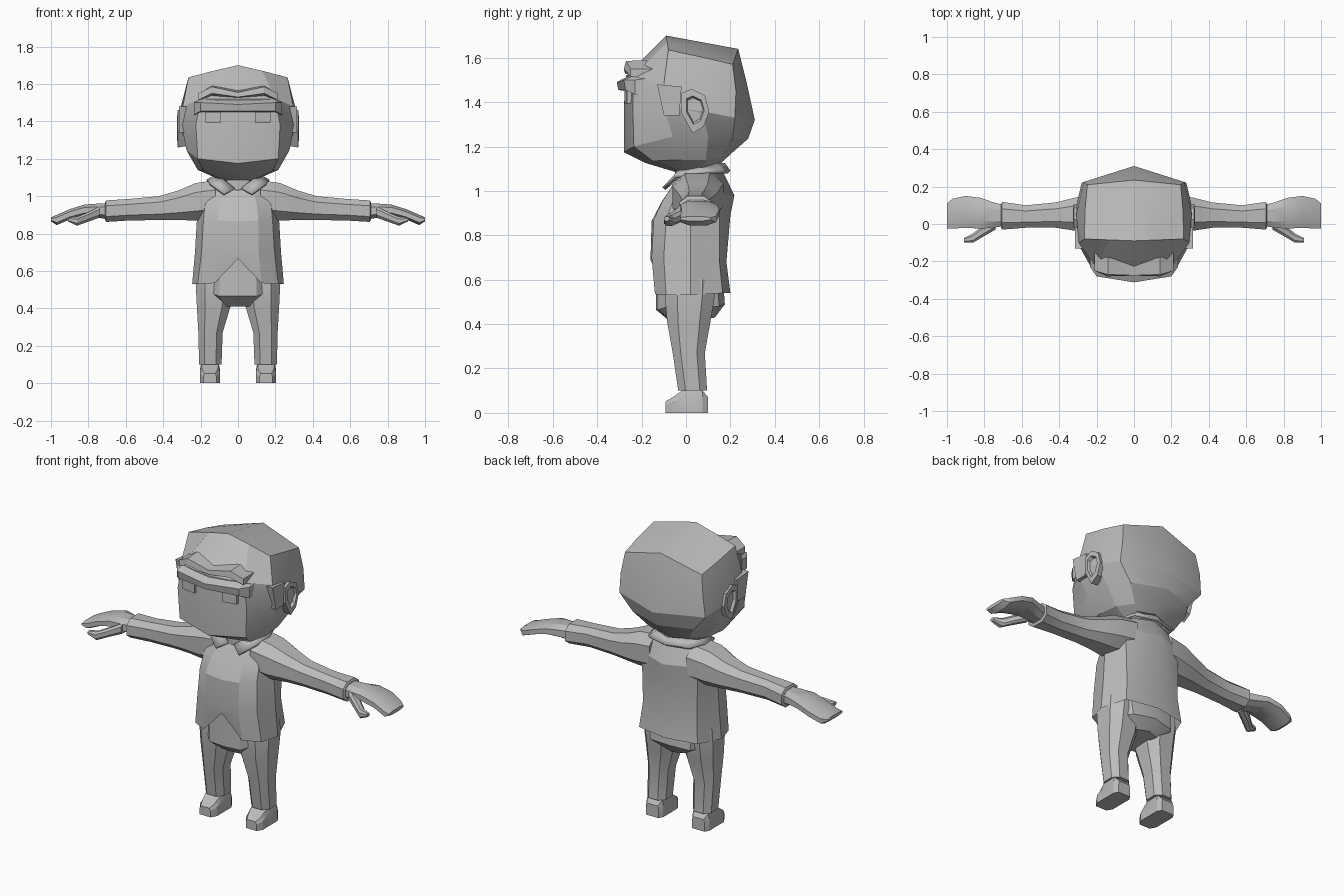
import bpy, bmesh, math

mat = bpy.data.materials.new("plain_grey")
mat.diffuse_color = (0.5, 0.5, 0.5, 1)


def finish(name, bm, mirror=True, thick=0):
    """Turn a bmesh into a named, mirrored object."""
    bmesh.ops.recalc_face_normals(bm, faces=bm.faces[:])
    me = bpy.data.meshes.new(name)
    bm.to_mesh(me)
    bm.free()
    me.materials.append(mat)
    ob = bpy.data.objects.new(name, me)
    bpy.context.collection.objects.link(ob)
    bpy.ops.object.select_all(action='DESELECT')
    ob.select_set(True)
    bpy.context.view_layer.objects.active = ob
    bpy.ops.object.shade_smooth_by_angle(angle=math.radians(20))
    if mirror:
        ob.modifiers.new("mirror", 'MIRROR')
    if thick:
        s = ob.modifiers.new("thickness", 'SOLIDIFY')
        s.thickness, s.offset = thick, 0
    return ob


def loft(name, rings, closed=True, start=True, end=True, thick=0):
    """Skin a list of equal-length point rings; the x > 0 half is mirrored."""
    bm = bmesh.new()
    vs = [[bm.verts.new(p) for p in r] for r in rings]
    n = len(rings[0])
    for a, b in zip(vs, vs[1:]):
        for i in range(n if closed else n - 1):
            j = (i + 1) % n
            bm.faces.new((a[i], a[j], b[j], b[i]))
    if start:
        bm.faces.new(vs[0])
    if end:
        bm.faces.new(vs[-1])
    return finish(name, bm, True, thick)


def chamfer(a0, a1, b0, b1, cut=0.25):
    """Eight-sided chamfered rectangle."""
    ca, cb = (a1 - a0) * cut, (b1 - b0) * cut
    return [(a0 + ca, b0), (a1 - ca, b0), (a1, b0 + cb), (a1, b1 - cb),
            (a1 - ca, b1), (a0 + ca, b1), (a0, b1 - cb), (a0, b0 + cb)]


def along_x(name, secs, cut=0.25):
    return loft(name, [[(x, y, z) for y, z in chamfer(*s, cut)] for x, *s in secs])


def along_z(name, secs, cut=0.25):
    return loft(name, [[(x, y, z) for x, y in chamfer(*s, cut)] for z, *s in secs])


# Head: half rings from crown to jaw, front centre round to back centre
loft("head", [
    [(0, -.09, 1.70), (.13, -.085, 1.67), (.265, -.08, 1.635),
     (.262, .07, 1.603), (.25, .21, 1.57), (0, .235, 1.64)],
    [(0, -.27, 1.52), (.2, -.235, 1.52), (.295, -.1, 1.48),
     (.308, .05, 1.47), (.268, .225, 1.45), (0, .275, 1.48)],
    [(0, -.28, 1.38), (.225, -.24, 1.38), (.303, -.1, 1.38),
     (.315, .07, 1.36), (.28, .22, 1.33), (0, .31, 1.32)],
    [(0, -.28, 1.175), (.215, -.235, 1.2), (.275, -.06, 1.245),
     (.272, .1, 1.245), (.2, .21, 1.235), (0, .28, 1.235)],
    [(0, -.18, 1.125), (.185, -.15, 1.135), (.215, -.04, 1.14),
     (.2, .09, 1.14), (.13, .16, 1.15), (0, .2, 1.165)],
    [(0, -.03, 1.08), (.07, -.02, 1.085), (.1, .02, 1.09),
     (.1, .07, 1.09), (.07, .11, 1.10), (0, .13, 1.10)],
], closed=False)

# Fringe band and the raised lock above it
def lock(name, secs):
    loft(name, [[(x, y, z) for y, z in s] for x, s in secs], start=False)

lock("fringe_band", [
    (0, [(-.22, 1.44), (-.305, 1.455), (-.312, 1.49), (-.22, 1.54)]),
    (.2, [(-.19, 1.44), (-.272, 1.455), (-.28, 1.5), (-.2, 1.535)]),
    (.235, [(-.16, 1.43), (-.23, 1.435), (-.23, 1.5), (-.16, 1.51)])])
lock("fringe_lock", [
    (0, [(-.2, 1.51), (-.275, 1.53), (-.275, 1.555), (-.19, 1.57)]),
    (.14, [(-.2, 1.53), (-.28, 1.55), (-.27, 1.585), (-.18, 1.59)]),
    (.21, [(-.15, 1.51), (-.25, 1.515), (-.25, 1.55), (-.15, 1.55)])])

# Eyes tucked under the fringe
along_x("eye", [(.09, -.277, -.24, 1.395, 1.45), (.175, -.265, -.23, 1.395, 1.45)], 0.02)

# Sideburns and recessed ears
def side_shape(pts, x, s=1.0):
    cy = sum(p[0] for p in pts) / len(pts)
    cz = sum(p[1] for p in pts) / len(pts)
    return [(x, cy + (y - cy) * s, cz + (z - cz) * s) for y, z in pts]

burn = [(-.13, 1.48), (-.1, 1.34), (-.03, 1.34), (-.02, 1.47)]
loft("sideburn", [side_shape(burn, .27), side_shape(burn, .316)])
ear = [(-.02, 1.35), (-.02, 1.44), (.025, 1.46), (.085, 1.43),
       (.105, 1.36), (.08, 1.29), (.03, 1.26)]
loft("ear", [side_shape(ear, .25, .9), side_shape(ear, .322),
             side_shape(ear, .325, .65), side_shape(ear, .31, .55)])

# Neck
loft("neck", [[(0, -.05, z), (.06, -.03, z), (.085, .04, z), (.06, .12, z), (0, .14, z)]
              for z in (.98, 1.12)], closed=False)

# Jacket: hem up to neckline, the hem rising to a notch at the front
loft("jacket", [
    [(0, -.15, .665), (.125, -.14, .535), (.215, -.09, .53),
     (.245, .02, .53), (.19, .165, .54), (0, .2, .54)],
    [(0, -.16, .69), (.11, -.155, .70), (.195, -.10, .70),
     (.23, .02, .70), (.175, .15, .69), (0, .182, .68)],
    [(0, -.155, .865), (.11, -.145, .87), (.185, -.09, .865),
     (.22, .02, .87), (.18, .15, .87), (0, .2, .89)],
    [(0, -.11, .95), (.1, -.105, .955), (.175, -.05, .98),
     (.205, .04, .99), (.18, .15, .98), (0, .218, .98)],
    [(0, -.055, 1.03), (.075, -.045, 1.05), (.135, 0, 1.075),
     (.15, .06, 1.085), (.12, .13, 1.08), (0, .165, 1.09)],
], closed=False, start=False)

# Folded collar with pointed front tips
loft("collar", [
    [(.02, -.06, 1.04), (.085, -.03, 1.09), (.115, .06, 1.11),
     (.09, .135, 1.12), (0, .17, 1.12)],
    [(.075, -.1, 1.01), (.15, -.05, 1.065), (.165, .06, 1.08),
     (.13, .16, 1.085), (0, .195, 1.085)],
], closed=False, start=False, end=False, thick=.016)

# Shirt tail and seat between the legs
loft("shirt_and_seat", [
    [(0, -.135, .70), (.1, -.125, .70), (.18, -.07, .70),
     (.2, .03, .70), (.15, .13, .70), (0, .16, .70)],
    [(0, -.135, .465), (.1, -.125, .465), (.14, -.08, .48),
     (.2, .03, .48), (.13, .15, .48), (0, .175, .49)],
    [(0, -.07, .41), (.06, -.06, .41), (.08, -.03, .41),
     (.09, .03, .41), (.07, .1, .43), (0, .13, .43)],
], closed=False)

# Sleeves with a cuff
along_x("sleeve", [
    (.12, -.06, .17, .88, 1.085), (.225, -.06, .16, .87, 1.07),
    (.32, -.035, .14, .872, 1.03), (.42, -.02, .115, .872, 1.0),
    (.58, -.02, .1, .87, .985), (.705, -.03, .118, .862, .977),
    (.71, -.02, .105, .872, .967)])

# Hands: palm bending into joined fingers, plus thumb
along_x("hand", [
    (.69, -.01, .1, .875, .962), (.75, -.02, .115, .885, .96),
    (.82, -.025, .14, .895, .955), (.9, -.02, .15, .875, .93),
    (.97, -.025, .135, .845, .9), (1.0, -.025, .11, .865, .885)])
along_x("thumb", [
    (.74, -.03, .03, .885, .945), (.81, -.07, -.01, .86, .91),
    (.86, -.1, -.05, .842, .89), (.91, -.1, -.075, .865, .885)])

# Trouser legs
along_z("trouser_leg", [
    (.60, .03, .22, -.09, .13), (.53, .03, .226, -.095, .13),
    (.41, .04, .22, -.085, .11), (.27, .082, .212, -.06, .085),
    (.10, .088, .208, -.035, .095)])

# Shoes: heel block to low rounded toe
loft("shoe", [[(x, y, z) for x, z in
               [(.15 - w, 0), (.15 + w, 0), (.15 + w, h * .7), (.15 + t, h),
                (.15 - t, h), (.15 - w, h * .7)]]
              for y, w, t, h in [(.1, .04, .035, .07), (.075, .054, .048, .1),
                                 (-.015, .054, .046, .102), (-.06, .054, .04, .07),
                                 (-.092, .035, .028, .052)]])
